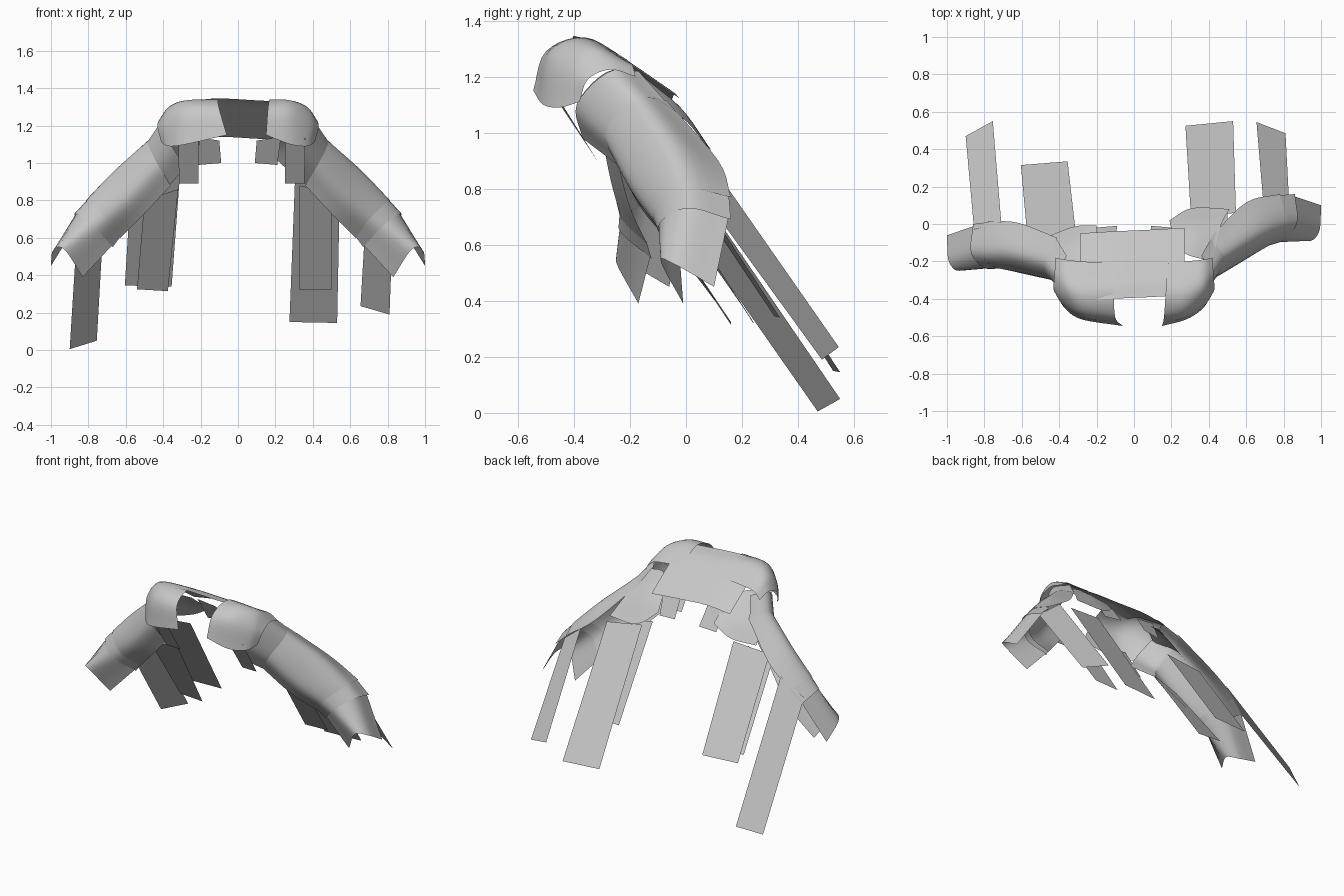
import bpy, bmesh
from mathutils import Vector

if "Cube" in bpy.data.objects:
    bpy.data.objects.remove(bpy.data.objects["Cube"])

mat = bpy.data.materials.new("plain grey cloth")
mat.diffuse_color = (0.57, 0.57, 0.57, 1)
mat.use_nodes = True
mat.node_tree.nodes["Principled BSDF"].inputs["Base Color"].default_value = mat.diffuse_color


def spline(pts, steps):
    """Smooth curve through the points (end points extrapolated)."""
    if len(pts) == 2:
        return [pts[0], pts[1]]
    p = [2 * pts[0] - pts[1]] + pts + [2 * pts[-1] - pts[-2]]
    out = []
    for i in range(1, len(p) - 2):
        a, b, c, d = p[i - 1:i + 3]
        for k in range(steps):
            t = k / steps
            out.append(0.5 * (2 * b + (c - a) * t + (2 * a - 5 * b + 4 * c - d) * t * t
                              + (3 * b - a - 3 * c + d) * t ** 3))
    return out + [pts[-1]]


def sheet(name, rows, out, steps=5):
    """Open cloth surface lofted through rows of points, facing 'out'."""
    rows = [spline([Vector(p) for p in r], steps) for r in rows]
    cols = [spline(list(c), steps) for c in zip(*rows)]
    bm = bmesh.new()
    v = [[bm.verts.new(p) for p in c] for c in cols]
    for i in range(len(v) - 1):
        for j in range(len(v[0]) - 1):
            bm.faces.new((v[i][j], v[i + 1][j], v[i + 1][j + 1], v[i][j + 1]))
    bm.normal_update()
    facing = sum((f.normal * f.calc_area() for f in bm.faces), Vector()).dot(Vector(out))
    if facing < 0:
        bmesh.ops.reverse_faces(bm, faces=bm.faces[:])
    for f in bm.faces:
        f.smooth = True
    me = bpy.data.meshes.new(name)
    bm.to_mesh(me)
    bm.free()
    me.materials.append(mat)
    ob = bpy.data.objects.new(name, me)
    bpy.context.collection.objects.link(ob)
    return ob


def place(s, rows, start=0.4):
    """Put rows on side s; the left arm swings further forward."""
    return [[(s * x, y - (0.16 * min(1, max(0, (x - start) / 0.42)) if s < 0 else 0), z)
             for x, y, z in r] for r in rows]


def tucked(a, b, k=0.95, t=0.12):
    """Section a shrunk and pushed back under the previous section b."""
    c = sum((Vector(p) for p in a), Vector()) / len(a)
    return [tuple((c + (Vector(p) - c) * k).lerp(Vector(q), t)) for p, q in zip(a, b)]


# arm cross-sections: inner lower edge, front, outer top, back edge
S0 = [(0.28, -0.37, 0.98), (0.36, -0.39, 1.10), (0.415, -0.28, 1.215), (0.36, -0.17, 1.22)]
S3 = [(0.63, -0.05, 0.60), (0.71, -0.12, 0.71), (0.81, -0.01, 0.80), (0.78, 0.16, 0.77)]
S4 = [(0.67, -0.02, 0.55), (0.77, -0.10, 0.66), (0.87, 0.00, 0.73), (0.86, 0.16, 0.69)]
S5 = [(0.83, -0.01, 0.39), (0.93, -0.09, 0.54), (0.99, -0.04, 0.53), (1.00, 0.10, 0.45)]

for s, side in ((1, "right"), (-1, "left")):
    arm_out = (s, -0.6, 0.6)
    S1 = [(0.36, -0.24, 0.88), (0.43, -0.29, 1.00), (0.48, -0.18, 1.12), (0.41, -0.07, 1.115)]
    S2 = [(0.50, -0.16, 0.73), (0.58, -0.20, 0.84), (0.67, -0.06, 0.95),
          (0.60, 0.115, 0.90) if s > 0 else (0.62, 0.09, 0.90)]
    # sleeve in overlapping pieces
    sheet(side + "_shoulder_sleeve", place(s, [S0, tucked(S1, S2, 0.97, 0.04)]), arm_out)
    sheet(side + "_upper_sleeve", place(s, [S1, S2, S3]), arm_out)
    sheet(side + "_elbow_band", place(s, [tucked(S3, S2, 0.97, 0.05), S4]), arm_out)
    sheet(side + "_cuff", place(s, [tucked(S4, S3, 0.94, 0.15), S5]), arm_out)

    # shoulder cap wrapping over to the chest
    i = 0.16 if s > 0 else 0.10
    j = 0.15 if s > 0 else 0.06
    cap = [[(i + .02, -.21, 1.26), (i + .01, -.36, 1.34), (i, -.50, 1.29), (j, -.545, 1.15)],
           [(.28, -.20, 1.25), (.28, -.36, 1.335), (.28, -.48, 1.28), (.28, -.51, 1.10)],
           [(.37, -.19, 1.24), (.37, -.33, 1.30), (.385, -.41, 1.23), (.37, -.45, 1.09)],
           [(.42, -.18, 1.20), (.425, -.27, 1.225), (.43, -.35, 1.19), (.41, -.38, 1.11)]]
    sheet(side + "_shoulder_cap", place(s, cap, 9), (s * 0.3, -0.7, 0.7))

    # panel behind the shoulder
    low = ([(.19, .02, 1.03), (.31, .085, .945), (.51, .08, .945)] if s > 0 else
           [(.20, .03, 1.05), (.32, .07, .98), (.47, .07, .95)])
    back = [[(.22, -.13, 1.18), (.30, -.17, 1.21), (.42, -.20, 1.18)],
            [(.20, -.03, 1.09), (.32, -.02, 1.09), (.46, -.02, 1.06)], low]
    sheet(side + "_back_shoulder_panel", place(s, back, 0.1), (0, 0.6, 0.8))

    # small flaps under the chest and the back edge
    k = 0 if s > 0 else -0.04
    sheet(side + "_chest_flap", place(s, [[(.25 + k, -.47, 1.13), (.36 + k, -.46, 1.13)],
                                          [(.25 + k, -.31, .89), (.355 + k, -.31, .89)]], 9),
          (0, -1, -0.5))
    sheet(side + "_back_flap", place(s, [[(.10, -.09, 1.12), (.23, -.10, 1.14)],
                                         [(.09, -.01, 1.00), (.21, -.02, .99)]], 9), (0, 0.7, 0.7))

# back yoke between the shoulders
profile = [(-.39, 1.335), (-.30, 1.31), (-.19, 1.24), (-.03, 1.13)]
sheet("back_yoke", [[(x, y - d, z + h) for y, z in profile]
                    for x, d, h in ((-.29, .02, -.01), (-.12, .01, .01), (.1, 0, 0), (.27, -.01, -.01))],
      (0, 0.5, 1))

# hanging ribbons: two top corners, two bottom corners
ribbons = {
    "right_outer_ribbon": [[(.69, .13, .83), (.83, .10, .72)], [(.655, .545, .235), (.81, .485, .19)]],
    "left_outer_ribbon": [[(-.71, .01, .84), (-.855, -.03, .72)], [(-.755, .55, .05), (-.90, .47, .005)]],
    "right_wide_ribbon": [[(.305, .03, .92), (.545, .06, .89)], [(.275, .525, .15), (.53, .55, .145)]],
    "left_wide_ribbon": [[(-.31, -.06, .94), (-.57, -.07, .92)], [(-.355, .335, .34), (-.605, .315, .345)]],
    "right_inner_ribbon": [[(.33, -.12, .88), (.50, -.12, .84)], [(.33, .24, .32), (.50, .24, .325)]],
    "left_inner_ribbon": [[(-.32, -.20, .86), (-.50, -.20, .80)], [(-.375, .16, .315), (-.54, .16, .325)]],
}
for name, rows in ribbons.items():
    sheet(name, rows, (0, 0.8, 0.6))
